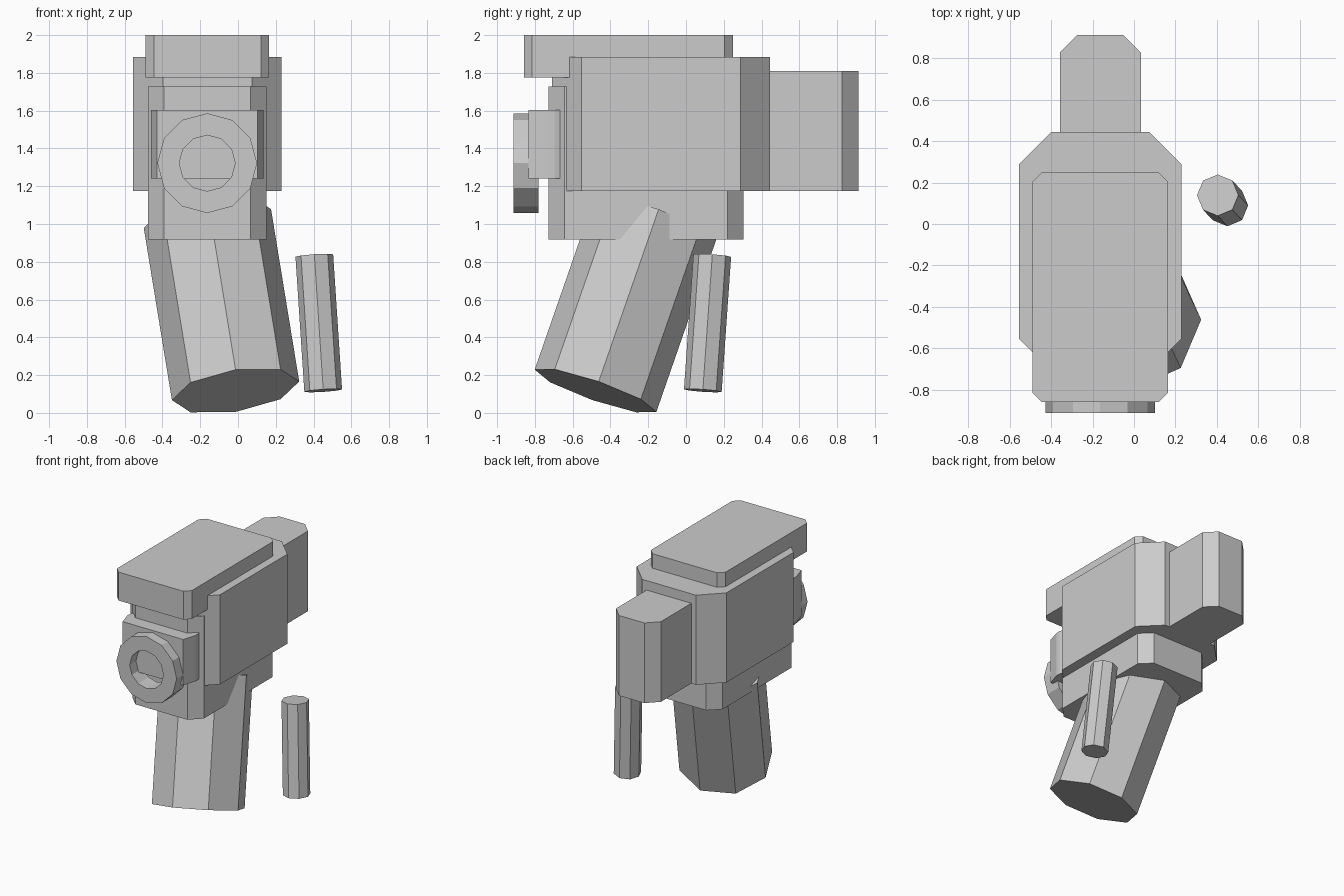
import bpy, bmesh, math
from mathutils import Vector

if "Cube" in bpy.data.objects:
    bpy.data.objects.remove(bpy.data.objects["Cube"])

grey = bpy.data.materials.new("light_grey")
grey.diffuse_color = (0.6, 0.6, 0.6, 1)
grey.use_nodes = True
grey.node_tree.nodes["Principled BSDF"].inputs["Base Color"].default_value = grey.diffuse_color


def finish(name, bm):
    bmesh.ops.recalc_face_normals(bm, faces=bm.faces)
    me = bpy.data.meshes.new(name)
    bm.to_mesh(me)
    bm.free()
    me.materials.append(grey)
    ob = bpy.data.objects.new(name, me)
    bpy.context.collection.objects.link(ob)
    return ob


def bridge(bm, a, b):
    n = len(a)
    for i in range(n):
        j = (i + 1) % n
        bm.faces.new((a[i], a[j], b[j], b[i]))


def chamfered_box(name, x, y, z, cx, cy):
    """Box whose four upright edges are cut by cx along x and cy along y."""
    (x0, x1), (y0, y1), (z0, z1) = x, y, z
    outline = [(x0 + cx, y0), (x1 - cx, y0), (x1, y0 + cy), (x1, y1 - cy),
               (x1 - cx, y1), (x0 + cx, y1), (x0, y1 - cy), (x0, y0 + cy)]
    bm = bmesh.new()
    low = [bm.verts.new((px, py, z0)) for px, py in outline]
    top = [bm.verts.new((px, py, z1)) for px, py in outline]
    bridge(bm, low, top)
    bm.faces.new(low[::-1])
    bm.faces.new(top)
    return finish(name, bm)


def rod(name, p0, p1, radius, sides):
    """Prism between two points, with one corner turned toward +x."""
    p0, p1 = Vector(p0), Vector(p1)
    d = (p1 - p0).normalized()
    u = Vector((1, 0, 0))
    u = (u - d * u.dot(d)).normalized()
    v = d.cross(u)
    bm = bmesh.new()
    rings = []
    for p in (p0, p1):
        rings.append([bm.verts.new(p + radius * (u * math.cos(t) + v * math.sin(t)))
                      for t in (math.tau * i / sides for i in range(sides))])
    bridge(bm, *rings)
    bm.faces.new(rings[0][::-1])
    bm.faces.new(rings[1])
    return finish(name, bm)


def ring(name, x, z, y0, y1, outer, inner, sides):
    """Open ring with its axis along y."""
    bm = bmesh.new()
    loops = [[bm.verts.new((x + r * math.cos(t), y, z + r * math.sin(t)))
              for t in (math.tau * i / sides for i in range(sides))]
             for r, y in ((outer, y0), (outer, y1), (inner, y1), (inner, y0))]
    for i in range(4):
        bridge(bm, loops[i], loops[(i + 1) % 4])
    return finish(name, bm)


# Housing
chamfered_box("main_body", (-0.555, 0.23), (-0.71, 0.445), (1.175, 1.885), 0.157, 0.157)
chamfered_box("lower_body", (-0.476, 0.15), (-0.727, 0.305), (0.917, 1.728), 0.085, 0.085)
chamfered_box("top_slab", (-0.49, 0.165), (-0.858, 0.248), (1.775, 2.0), 0.044, 0.044)
chamfered_box("rear_block", (-0.358, 0.034), (0.3, 0.912), (1.175, 1.81), 0.085, 0.085)

# Front plate and open ring
chamfered_box("front_plate", (-0.46, 0.135), (-0.833, -0.59), (1.24, 1.603), 0.032, 0.105)
ring("front_ring", -0.163, 1.322, -0.912, -0.78, 0.264, 0.148, 12)

# Tilted grip and the loose rod beside it
rod("grip", (-0.013, -0.479, 0.117), (-0.162, -0.162, 1.029), 0.341, 8)
rod("side_rod", (0.451, 0.089, 0.118), (0.404, 0.139, 0.833), 0.1, 8)
